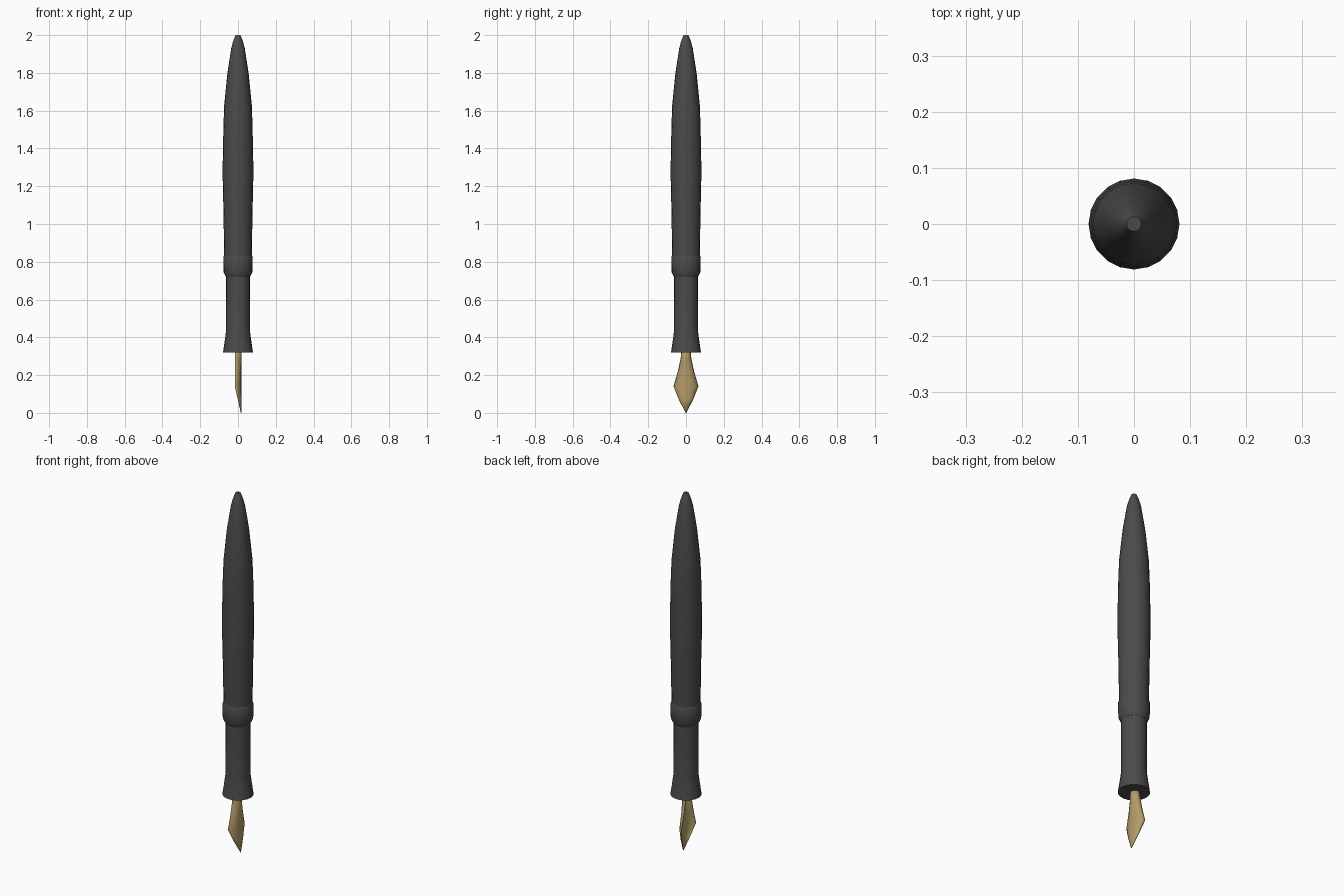
import bpy, bmesh, math

old = bpy.data.objects.get("Cube")
if old:
    bpy.data.objects.remove(old, do_unlink=True)

SIDES = 20


def material(name, rgb):
    m = bpy.data.materials.new(name)
    m.use_nodes = True
    col = (*rgb, 1)
    m.diffuse_color = col
    m.node_tree.nodes["Principled BSDF"].inputs["Base Color"].default_value = col
    return m


def finish(bm, name, mat, angle):
    bmesh.ops.recalc_face_normals(bm, faces=bm.faces)
    me = bpy.data.meshes.new(name)
    bm.to_mesh(me)
    bm.free()
    ob = bpy.data.objects.new(name, me)
    bpy.context.collection.objects.link(ob)
    me.materials.append(mat)
    bpy.ops.object.select_all(action='DESELECT')
    ob.select_set(True)
    bpy.context.view_layer.objects.active = ob
    bpy.ops.object.shade_smooth_by_angle(angle=math.radians(angle))
    return ob


def lathe(name, profile, mat):
    """Closed turned solid from (radius, height) pairs."""
    bm = bmesh.new()
    rings = []
    for r, z in profile:
        rings.append([bm.verts.new((r * math.cos(a), r * math.sin(a), z))
                      for a in (math.tau * i / SIDES for i in range(SIDES))])
    for low, high in zip(rings, rings[1:]):
        for i in range(SIDES):
            j = (i + 1) % SIDES
            bm.faces.new((low[i], low[j], high[j], high[i]))
    bm.faces.new(rings[0])
    bm.faces.new(rings[-1])
    return finish(bm, name, mat, 30)


black = material("dark grey resin", (0.07, 0.07, 0.07))
gold = material("gold", (0.45, 0.33, 0.14))

# Grip section, flared at the mouth
lathe("grip", [(0.079, 0.32), (0.069, 0.39), (0.064, 0.43), (0.063, 0.74)], black)

# Collar with a bevelled lower lip
lathe("collar", [(0.064, 0.72), (0.077, 0.745), (0.078, 0.825), (0.073, 0.835)], black)

# Tapering barrel
lathe("barrel", [(0.073, 0.82), (0.077, 1.07), (0.081, 1.24), (0.081, 1.32),
                 (0.077, 1.52), (0.073, 1.63), (0.056, 1.8), (0.036, 1.93),
                 (0.025, 1.97), (0.013, 2.0)], black)

# Nib: a curved leaf, its spine facing +x and its wings bent back
bm = bmesh.new()
STEPS = 8
rows = []
for half_width, depth, z in [(0.025, 0.034, 0.33), (0.028, 0.034, 0.29),
                             (0.043, 0.034, 0.22), (0.066, 0.034, 0.14),
                             (0.04, 0.019, 0.075), (0.002, 0.002, 0.0)]:
    rows.append([bm.verts.new((0.018 - depth * (1 - math.cos(t * math.pi / 2)),
                               half_width * math.sin(t * math.pi / 2), z))
                 for t in (2 * i / STEPS - 1 for i in range(STEPS + 1))])
for a, b in zip(rows, rows[1:]):
    for i in range(STEPS):
        bm.faces.new((a[i], a[i + 1], b[i + 1], b[i]))
nib = finish(bm, "nib", gold, 40)
thick = nib.modifiers.new("thickness", 'SOLIDIFY')
thick.thickness = 0.003
thick.offset = -1 if nib.data.polygons[STEPS // 2].normal.x > 0 else 1

# Slit along the spine of the nib
bm = bmesh.new()
ends = [(0.0185, y, z) for y, z in
        [(-0.0008, 0.01), (0.0008, 0.01), (0.0008, 0.14), (-0.0008, 0.14)]]
bm.faces.new([bm.verts.new(p) for p in ends])
finish(bm, "nib_slit", black, 30)
